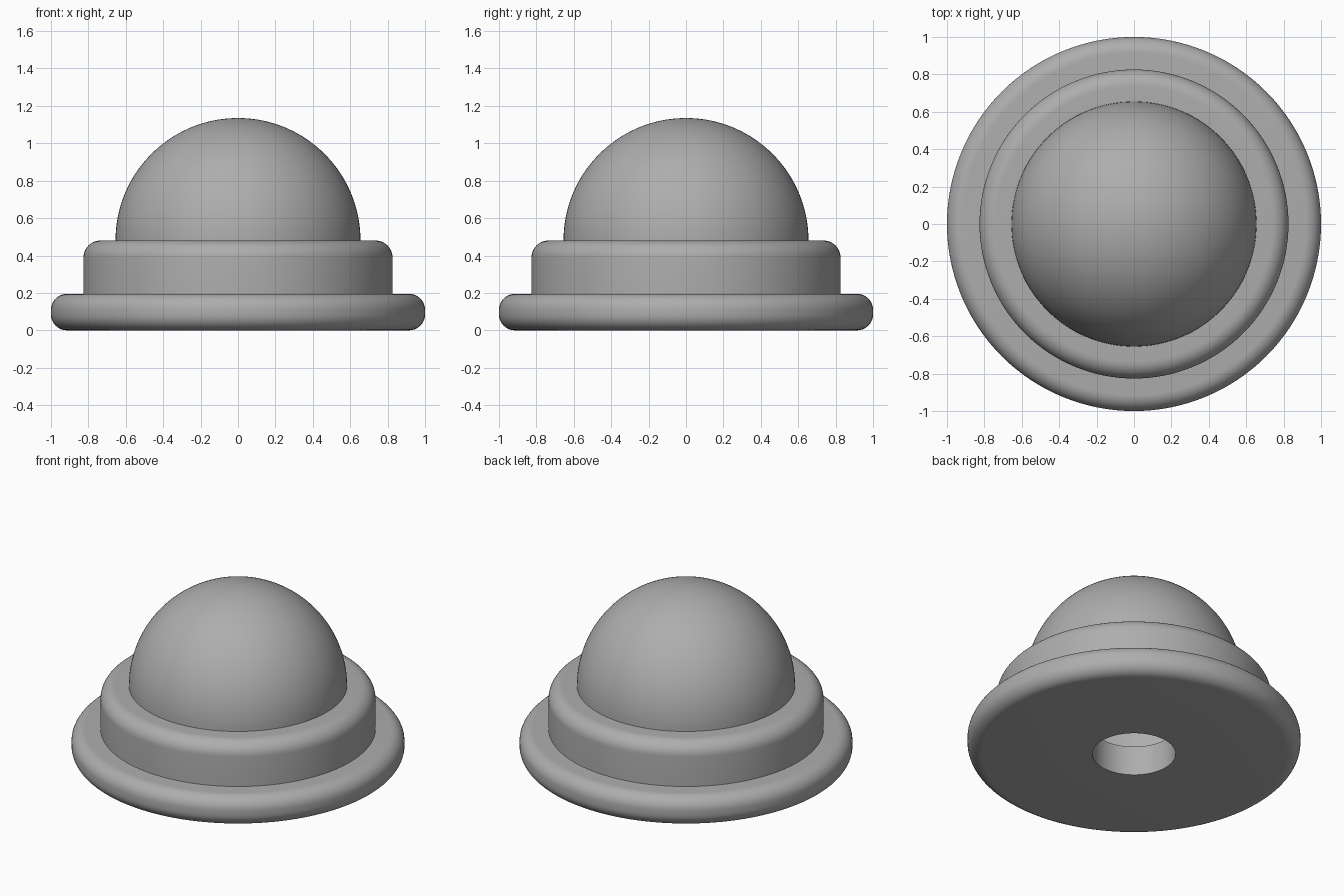
import bpy, bmesh, math

cube = bpy.data.objects.get("Cube")
if cube:
    bpy.data.objects.remove(cube, do_unlink=True)

SEGMENTS = 128
HOLE = 0.25     # radius of the opening underneath
BASE_TOP = 0.195
RING_TOP = 0.48
DOME_R = 0.655

grey = bpy.data.materials.new("plain grey")
grey.use_nodes = True
colour = (0.42, 0.42, 0.42, 1)
grey.diffuse_color = colour
grey.node_tree.nodes["Principled BSDF"].inputs["Base Color"].default_value = colour


def arc(cx, cz, r, start, end, steps=10):
    """Points (radius, height) along an arc, angles in degrees."""
    angles = [math.radians(start + (end - start) * i / steps) for i in range(steps + 1)]
    return [(cx + r * math.cos(a), cz + r * math.sin(a)) for a in angles]


def lathe(name, profile, closed=True):
    """Spin a profile of (radius, height) points around z."""
    bm = bmesh.new()
    verts = [bm.verts.new((r, 0, z)) for r, z in profile]
    edges = [bm.edges.new(pair) for pair in zip(verts, verts[1:])]
    if closed:
        edges.append(bm.edges.new((verts[-1], verts[0])))
    bmesh.ops.spin(bm, geom=verts + edges, cent=(0, 0, 0), axis=(0, 0, 1),
                   angle=math.tau, steps=SEGMENTS, use_duplicate=False)
    bmesh.ops.remove_doubles(bm, verts=bm.verts, dist=0.0001)
    bmesh.ops.recalc_face_normals(bm, faces=bm.faces)
    mesh = bpy.data.meshes.new(name)
    bm.to_mesh(mesh)
    bm.free()
    mesh.materials.append(grey)
    obj = bpy.data.objects.new(name, mesh)
    bpy.context.collection.objects.link(obj)
    bpy.ops.object.select_all(action="DESELECT")
    obj.select_set(True)
    bpy.context.view_layer.objects.active = obj
    bpy.ops.object.shade_smooth_by_angle(angle=math.radians(35))
    return obj


# Wide base flange with rounded rim and a central opening
f = 0.085
lathe("base_flange", [(HOLE, 0)] + arc(1 - f, f, f, -90, 0)
      + arc(1 - f, BASE_TOP - f, f, 0, 90) + [(HOLE, BASE_TOP)])

# Raised collar with a rounded top edge
c = 0.09
lathe("collar", [(0.6, BASE_TOP), (0.826, BASE_TOP)]
      + arc(0.826 - c, RING_TOP - c, c, 0, 90) + [(0.6, RING_TOP)])

# Hollow dome shell
lathe("dome", arc(0, RING_TOP, DOME_R, 0, 90, 40)
      + arc(0, RING_TOP, 0.6, 90, 0, 40))
